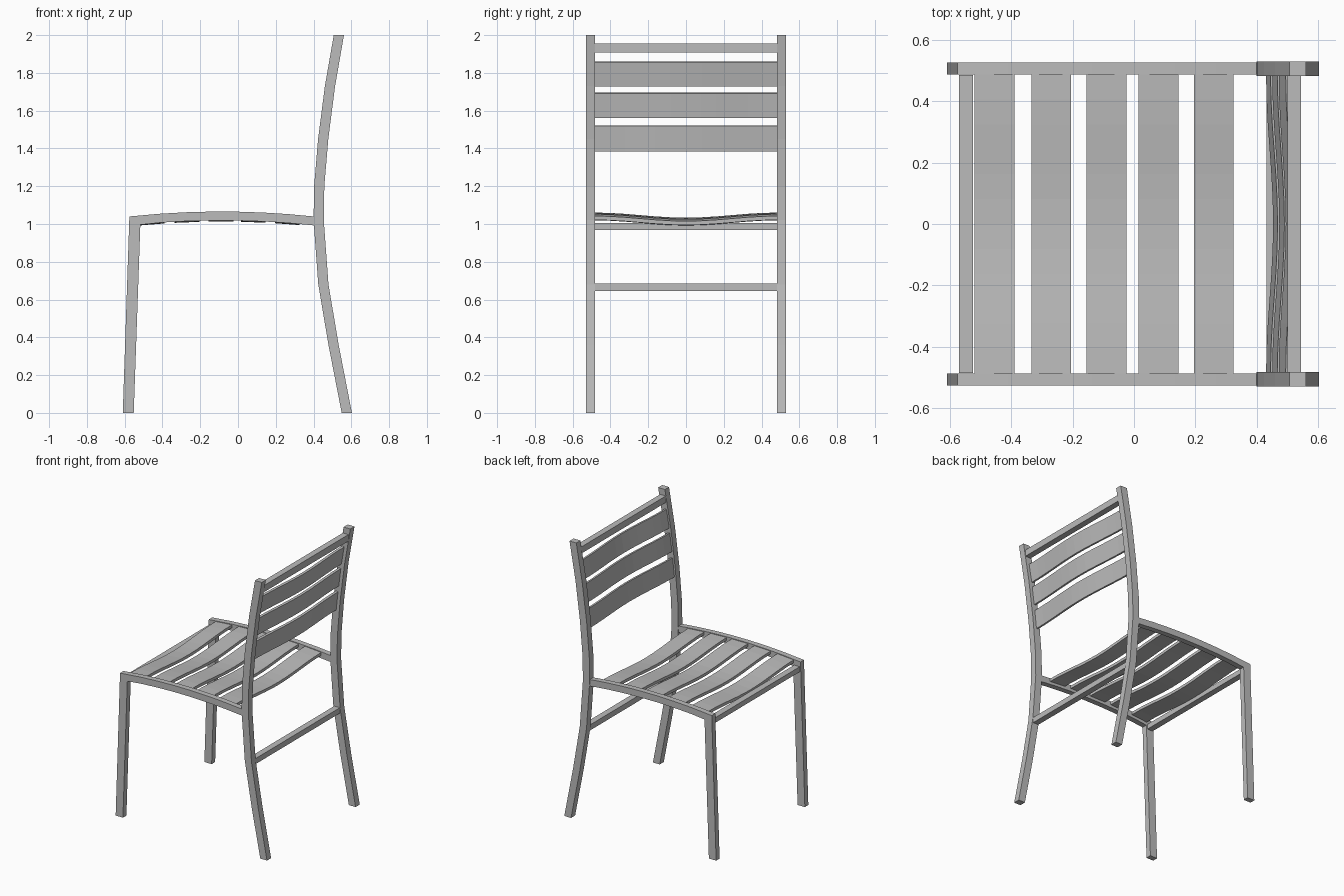
import bpy
import bmesh
from math import cos, pi

old = bpy.data.objects.get("Cube")
if old:
    bpy.data.objects.remove(old, do_unlink=True)

grey = bpy.data.materials.new("grey metal")
grey.use_nodes = True
COLOUR = (0.5, 0.5, 0.5, 1)
grey.diffuse_color = COLOUR
grey.node_tree.nodes["Principled BSDF"].inputs["Base Color"].default_value = COLOUR


def loft(name, rings):
    """Skin a chain of four-cornered sections and cap both ends."""
    bm = bmesh.new()
    rows = [[bm.verts.new(p) for p in ring] for ring in rings]
    for a, b in zip(rows, rows[1:]):
        for i in range(4):
            j = (i + 1) % 4
            bm.faces.new((a[i], a[j], b[j], b[i]))
    bm.faces.new(rows[0])
    bm.faces.new(rows[-1])
    bmesh.ops.recalc_face_normals(bm, faces=bm.faces)
    mesh = bpy.data.meshes.new(name)
    bm.to_mesh(mesh)
    bm.free()
    mesh.materials.append(grey)
    obj = bpy.data.objects.new(name, mesh)
    bpy.context.collection.objects.link(obj)
    return obj


def side_strip(name, pairs, y0, y1):
    """Side profile given as (front, back) edge pairs in x and z."""
    return loft(name, [[(a[0], y0, a[1]), (b[0], y0, b[1]),
                        (b[0], y1, b[1]), (a[0], y1, a[1])] for a, b in pairs])


def slat(name, corners, bow, half=0.487, steps=12):
    """Crosswise slat whose middle is displaced by bow (x, z)."""
    rings = []
    for i in range(steps + 1):
        y = half * (2 * i / steps - 1)
        f = 0.5 + 0.5 * cos(pi * y / half)
        rings.append([(x + bow[0] * f, y, z + bow[1] * f) for x, z in corners])
    return loft(name, rings)


def rail_top(x):
    return 1.066 - 0.026 * ((x + 0.087) / 0.487) ** 2


def post_front(z):
    for (z0, x0), (z1, x1) in zip(POST, POST[1:]):
        if z <= z1:
            return x0 + (x1 - x0) * (z - z0) / (z1 - z0)


# Front edge of the curved back post as (height, x)
POST = [(0, .549), (.36, .479), (.68, .425), (1.02, .4), (1.2, .403),
        (1.45, .424), (1.73, .46), (2, .507)]
post_pairs = [((x, z), (x + 0.054, z)) for z, x in POST]

# Front leg bends over into the arched seat rail
leg_pairs = [((-.61, 0), (-.552, 0)), ((-.575, 1.04), (-.517, .996))]
for i in range(1, 8):
    x = -.546 + .951 * i / 7
    leg_pairs.append(((x, rail_top(x)), (x, rail_top(x) - 0.047)))

for side, s in (("left", 1), ("right", -1)):
    side_strip(side + "_back_post", post_pairs, s * .483, s * .53)
    side_strip(side + "_front_leg_and_seat_rail", leg_pairs, s * .487, s * .527)

# Seat slats, dipping in the middle
for i, x in enumerate((-.52, -.335, -.155, .015, .195)):
    x2 = x + 0.13
    za, zb = rail_top(x) - 0.005, rail_top(x2) - 0.005
    slat(f"seat_slat_{i + 1}",
         [(x, za), (x2, zb), (x2, zb - .021), (x, za - .021)], (0, -.027))

# Backrest slats, bowed backwards
for i, (z0, z1) in enumerate(((1.387, 1.522), (1.565, 1.695), (1.73, 1.86))):
    a, b = post_front(z0) + .012, post_front(z1) + .012
    slat(f"back_slat_{i + 1}",
         [(a, z0), (a + .017, z0 - .003), (b + .017, z1 - .003), (b, z1)], (.023, 0))

# Straight cross bars
for name, x, z0, z1 in (("front_cross_bar", -.57, .968, 1.005),
                        ("rear_stretcher", .432, .645, .685),
                        ("top_back_bar", .5, 1.907, 1.955)):
    side_strip(name, [((x, z0), (x + .045, z0)), ((x, z1), (x + .045, z1))], -.486, .486)
